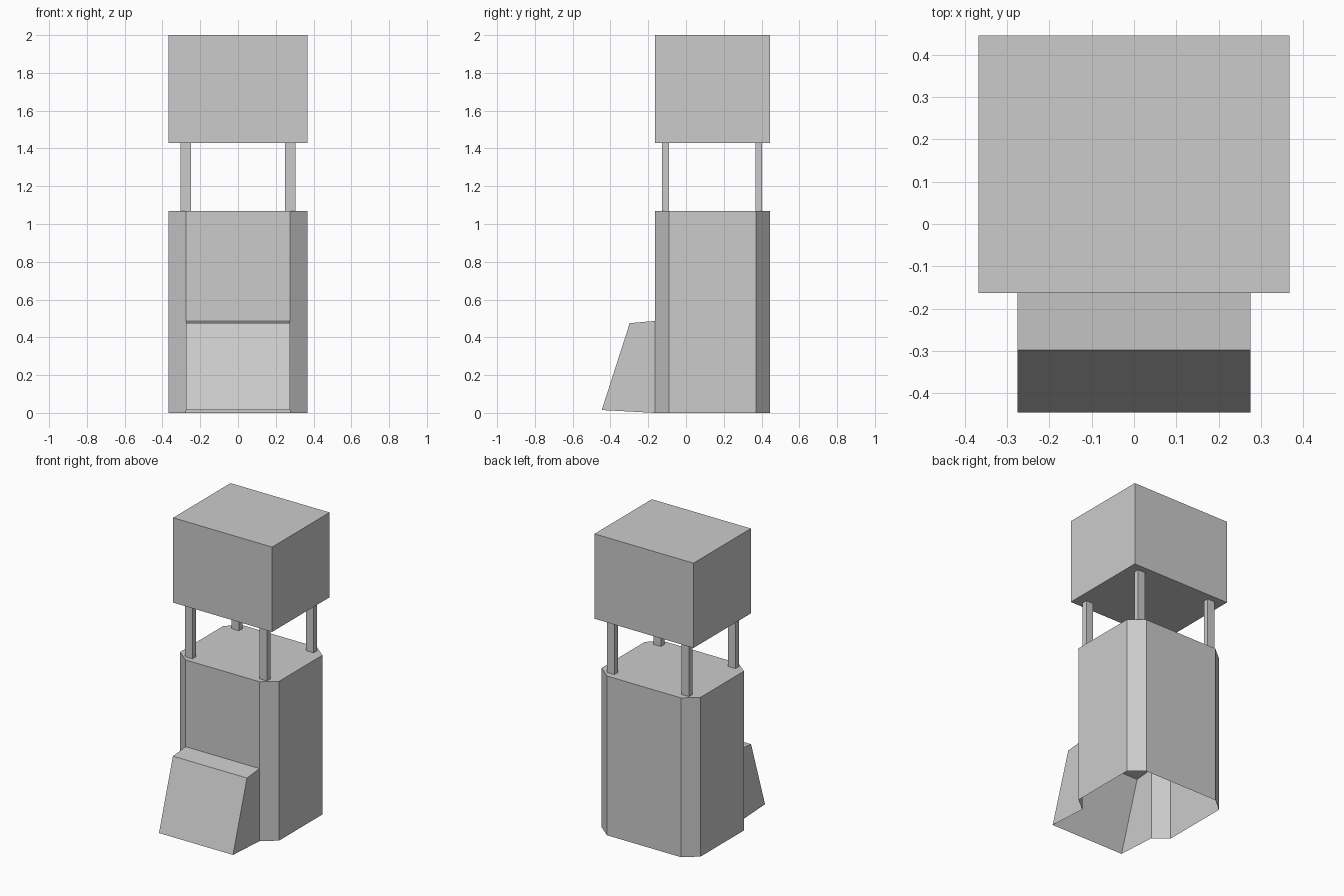
import bpy
import bmesh

cube = bpy.data.objects.get("Cube")
if cube:
    bpy.data.objects.remove(cube, do_unlink=True)

grey = bpy.data.materials.new("plain_grey")
grey.use_nodes = True
colour = (0.6, 0.6, 0.6, 1)
grey.diffuse_color = colour
grey.node_tree.nodes["Principled BSDF"].inputs["Base Color"].default_value = colour

# Shared dimensions
HALF_W, INNER_W = 0.368, 0.275
FRONT, BACK = -0.163, 0.446
FRONT_CUT, BACK_CUT = -0.09, 0.37
BODY_TOP, HEAD_BOTTOM, HEAD_TOP = 1.07, 1.43, 2.0
HOOD_TOP = 0.487


def finish(name, bm):
    mesh = bpy.data.meshes.new(name)
    bm.to_mesh(mesh)
    bm.free()
    mesh.materials.append(grey)
    obj = bpy.data.objects.new(name, mesh)
    bpy.context.collection.objects.link(obj)
    return obj


def box(name, low, high):
    bm = bmesh.new()
    bmesh.ops.create_cube(bm, size=1)
    for v in bm.verts:
        v.co = [lo + (c + 0.5) * (hi - lo) for c, lo, hi in zip(v.co, low, high)]
    return finish(name, bm)


# Body: chamfered shell, open below, with an opening in the front wall
outline = [(-INNER_W, FRONT), (INNER_W, FRONT), (HALF_W, FRONT_CUT), (HALF_W, BACK_CUT),
           (INNER_W, BACK), (-INNER_W, BACK), (-HALF_W, BACK_CUT), (-HALF_W, FRONT_CUT)]
bm = bmesh.new()
top = [bm.verts.new((x, y, BODY_TOP)) for x, y in outline]
foot = [bm.verts.new((x, y, 0)) for x, y in outline]
bm.faces.new(top)
for i in range(1, len(outline)):
    j = (i + 1) % len(outline)
    bm.faces.new((foot[i], foot[j], top[j], top[i]))
sill = [bm.verts.new((x, FRONT, HOOD_TOP)) for x in (-INNER_W, INNER_W)]
bm.faces.new((sill[0], sill[1], top[1], top[0]))
finish("body", bm)

# Sloping hood around the opening, open below and behind
profile = [(FRONT, 0), (-0.446, 0.015), (-0.298, 0.475), (FRONT, HOOD_TOP)]
bm = bmesh.new()
right = [bm.verts.new((-INNER_W, y, z)) for y, z in profile]
left = [bm.verts.new((INNER_W, y, z)) for y, z in profile]
bm.faces.new(reversed(right))
bm.faces.new(left)
for i in (1, 2):
    bm.faces.new((right[i], left[i], left[i + 1], right[i + 1]))
finish("front_hood", bm)

# Four posts carrying the head
for side, x0, x1 in (("left", 0.25, 0.305), ("right", -0.305, -0.25)):
    for end, y0, y1 in (("front", -0.127, -0.09), ("back", 0.367, 0.403)):
        box(f"{end}_{side}_post", (x0, y0, BODY_TOP), (x1, y1, HEAD_BOTTOM))

# Head box
box("head", (-HALF_W, FRONT, HEAD_BOTTOM), (HALF_W, BACK, HEAD_TOP))
